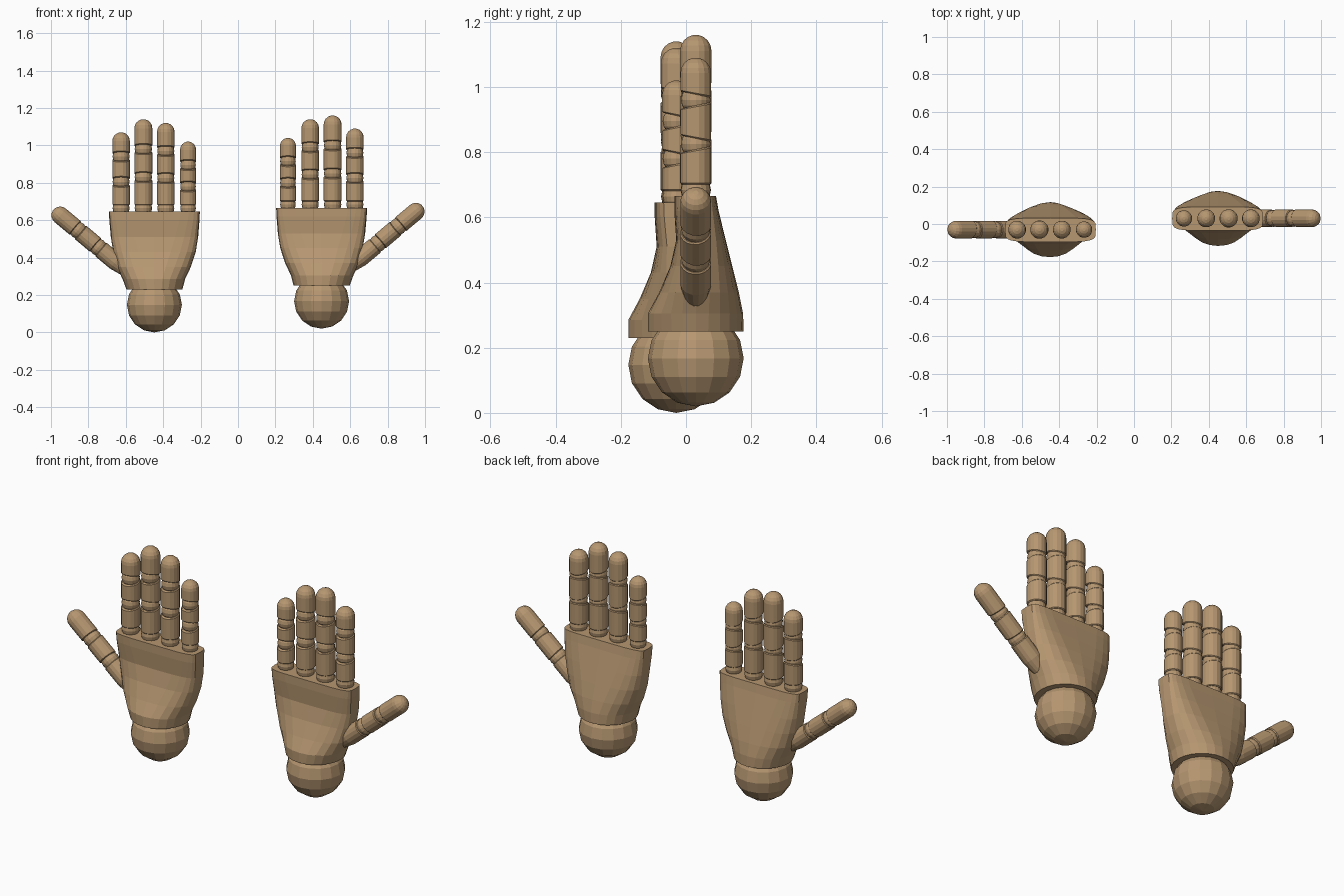
import bpy, bmesh, math
from mathutils import Vector, Matrix

cube = bpy.data.objects.get("Cube")
if cube:
    bpy.data.objects.remove(cube, do_unlink=True)

wood = bpy.data.materials.new("tan_wood")
wood.use_nodes = True
COLOUR = (0.47, 0.31, 0.165, 1)
wood.diffuse_color = COLOUR
wood.node_tree.nodes["Principled BSDF"].inputs["Base Color"].default_value = COLOUR


def finish(bm, name, matrix):
    """Place the mesh, fix its normals and make the object."""
    bmesh.ops.transform(bm, matrix=matrix, verts=bm.verts)
    bmesh.ops.recalc_face_normals(bm, faces=bm.faces)
    mesh = bpy.data.meshes.new(name)
    bm.to_mesh(mesh)
    bm.free()
    mesh.materials.append(wood)
    bpy.context.collection.objects.link(bpy.data.objects.new(name, mesh))


def loft(rings, name, matrix):
    """Skin a list of equal rings of points and cap both ends."""
    bm = bmesh.new()
    loops = [[bm.verts.new(p) for p in ring] for ring in rings]
    n = len(loops[0])
    for a, b in zip(loops, loops[1:]):
        for i in range(n):
            j = (i + 1) % n
            bm.faces.new((a[i], a[j], b[j], b[i]))
    bm.faces.new(loops[0])
    bm.faces.new(loops[-1])
    finish(bm, name, matrix)


def ball(name, radius, centre, matrix, segments=16, rings=8):
    bm = bmesh.new()
    bmesh.ops.create_uvsphere(bm, u_segments=segments, v_segments=rings, radius=radius)
    finish(bm, name, matrix @ Matrix.Translation(centre))


def ring(radius, z, slant=0, n=16):
    """Circle whose height rises towards the palm side by the slant."""
    angles = [2 * math.pi * (i + 0.5) / n for i in range(n)]
    return [Vector((radius * math.cos(a), radius * math.sin(a), z - slant * math.sin(a)))
            for a in angles]


def digit(name, joints, tip, radius, matrix, slant, root=None):
    """Jointed finger along local z, with wedge gaps opening to the palm."""
    gap, bevel = 0.017, 0.004
    start = [ring(*root)] if root else []
    for i, z in enumerate(joints):
        ball(f"{name}_joint_{i + 1}", radius * 0.95, (0, 0, z), matrix)
        low = 0 if i == 0 and not root else slant
        rings = [ring(radius - bevel, z + gap, low), ring(radius, z + gap + bevel, low)]
        if i + 1 < len(joints):
            end = joints[i + 1] - gap
            rings += [ring(radius, end - bevel, -slant), ring(radius - bevel, end, -slant)]
        else:
            for k in range(5):
                a = math.radians(k * 20)
                rings.append(ring(radius * math.cos(a), tip - radius + radius * math.sin(a)))
        loft(rings, f"{name}_segment_{i + 1}", matrix)
    if root:
        end = joints[0] - gap
        loft(start + [ring(radius, root[1] + 0.1), ring(radius, end - bevel),
                      ring(radius - bevel, end)], f"{name}_base", matrix)


# Palm sections: height, inner x, outer x, palm depth, back depth, squareness
PALM = [
    (0.25, 0.297, 0.597, 0.147, 0.147, 2.0),
    (0.305, 0.283, 0.617, 0.147, 0.145, 2.1),
    (0.37, 0.252, 0.648, 0.112, 0.132, 2.4),
    (0.45, 0.226, 0.667, 0.078, 0.112, 2.9),
    (0.53, 0.213, 0.68, 0.060, 0.092, 3.6),
    (0.62, 0.206, 0.688, 0.066, 0.070, 4.6),
    (0.665, 0.204, 0.69, 0.066, 0.062, 5.0),
]


def palm_ring(z, x0, x1, front, back, power, n=24):
    points = []
    for i in range(n):
        a = 2 * math.pi * i / n
        c, s = math.cos(a), math.sin(a)
        px = math.copysign(abs(c) ** (2 / power), c)
        py = math.copysign(abs(s) ** (2 / power), s)
        depth = back if s > 0 else front
        points.append(Vector(((x0 + x1) / 2 + px * (x1 - x0) / 2, py * depth, z)))
    return points


# Finger layout: name, x, lower knuckle, upper knuckle, tip, radius
FINGERS = [
    ("little_finger", 0.267, 0.80, 0.915, 1.04, 0.044),
    ("ring_finger", 0.386, 0.845, 0.99, 1.14, 0.048),
    ("middle_finger", 0.506, 0.85, 1.0, 1.16, 0.049),
    ("index_finger", 0.625, 0.825, 0.96, 1.09, 0.048),
]


def hand(side, mirror, offset):
    place = Matrix.Translation(offset) @ Matrix.Diagonal((mirror, 1, 1, 1))
    loft([palm_ring(*row) for row in PALM], side + "_palm", place)
    ball(side + "_wrist_ball", 0.147, (0.447, 0, 0.167), place)
    for name, x, low, high, tip, radius in FINGERS:
        digit(f"{side}_{name}", (0.684, low, high), tip, radius,
              place @ Matrix.Translation((x, 0, 0)), 0.009)
    # Thumb leans outwards from the side of the palm
    lean = Matrix.Translation((0.747, 0, 0.475)) @ Matrix.Rotation(math.radians(50), 4, 'Y')
    digit(side + "_thumb", (0, 0.142), 0.313, 0.048, place @ lean, 0.004,
          root=(0.03, -0.22))


hand("left", 1, (0, 0.03, 0))
hand("right", -1, (0, -0.03, -0.02))
